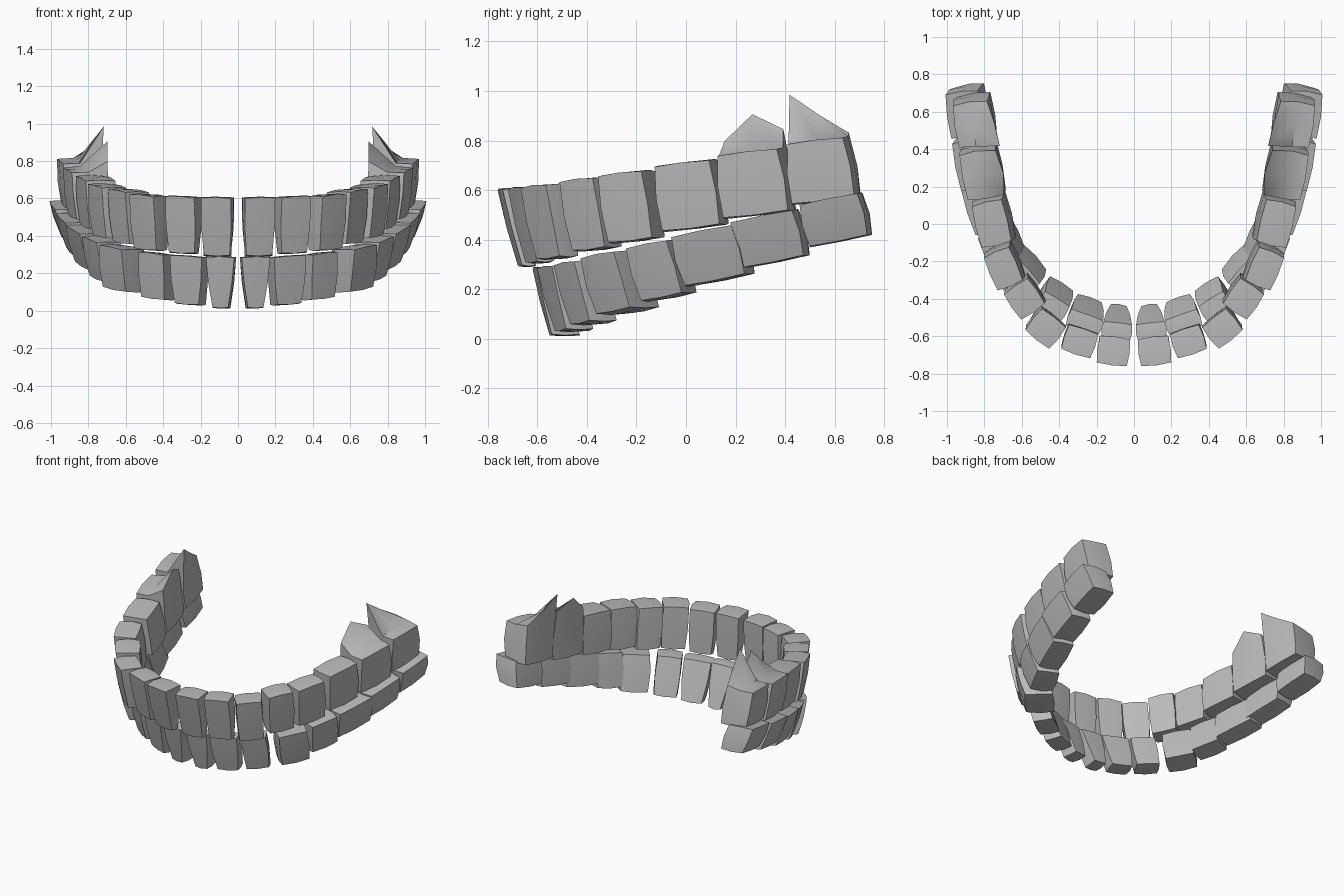
import bpy, bmesh
from math import sin, cos, atan2, radians
from mathutils import Vector

cube = bpy.data.objects.get("Cube")
if cube:
    bpy.data.objects.remove(cube, do_unlink=True)

enamel = bpy.data.materials.new("grey_enamel")
enamel.use_nodes = True
GREY = (0.5, 0.5, 0.5, 1)
enamel.diffuse_color = GREY
enamel.node_tree.nodes["Principled BSDF"].inputs["Base Color"].default_value = GREY

# Rounding of the block: face centres, edge middles, corners
ROUNDING = {1: 1.0, 2: 0.97, 3: 0.9}
NAMES = ("central_incisor", "lateral_incisor", "canine", "first_premolar",
         "second_premolar", "first_molar", "second_molar", "third_molar")


def tooth(name, side, centre, yaw, width, depth, height, taper, lean, slope, flap):
    """Rounded block tapering downwards; flap raises the inner top edge."""
    along = Vector((cos(yaw), sin(yaw), 0))
    outward = Vector((sin(yaw), -cos(yaw), 0))
    up = Vector((0, 0, 1))
    bm = bmesh.new()
    bmesh.ops.create_cube(bm, size=2)
    bmesh.ops.subdivide_edges(bm, edges=bm.edges[:], cuts=1, use_grid_fill=True)
    for v in bm.verts:
        x, y, z = (round(c) for c in v.co)
        rounding = ROUNDING[abs(x) + abs(y) + abs(z)]
        low = (1 - z) / 2
        t = x * width / 2 * rounding * (1 + (taper[0] - 1) * low)
        o = y * depth / 2 * rounding * (1 + (taper[1] - 1) * low)
        h = z * height / 2 * (rounding + 1) / 2
        if z == 1 and y == -1:
            h += flap[x + 1]
            o -= flap[x + 1] * 0.3
        v.co = (centre + along * (t - slope * h) + outward * (o + lean * h)
                + up * (h + slope * t))
        v.co.x *= side
    bmesh.ops.recalc_face_normals(bm, faces=bm.faces[:])
    mesh = bpy.data.meshes.new(name)
    bm.to_mesh(mesh)
    bm.free()
    mesh.materials.append(enamel)
    ob = bpy.data.objects.new(name, mesh)
    bpy.context.collection.objects.link(ob)
    bpy.ops.object.select_all(action="DESELECT")
    ob.select_set(True)
    bpy.context.view_layer.objects.active = ob
    bpy.ops.object.shade_smooth_by_angle(angle=radians(50))


def arch(jaw, path, widths, depths, level, rise, height, shrink, taper, lean, slope, flaps):
    """Mirrored row of teeth, each turned to follow the path."""
    for i, (x, y) in enumerate(path):
        before = path[i - 1] if i else (-x, y)
        after = path[min(i + 1, len(path) - 1)]
        yaw = atan2(after[1] - before[1], after[0] - before[0])
        for label, side in (("left", 1), ("right", -1)):
            tooth(f"{label}_{jaw}_{NAMES[i]}", side, Vector((x, y, level + rise * y)),
                  yaw, widths[i], depths[i], height - shrink * i, taper(i), lean,
                  slope * sin(yaw), flaps.get(i, (0, 0, 0)))


# Upper row, with raised inner edges on the two rear molars
arch("upper",
     [(.11, -.66), (.29, -.61), (.47, -.54), (.58, -.38),
      (.69, -.22), (.75, .02), (.81, .28), (.85, .55)],
     (.18, .18, .18, .18, .21, .25, .27, .25),
     (.16, .15, .16, .17, .16, .18, .2, .2),
     .575, .19, .32, .01,
     lambda i: (.85 + .04 * i, min(1, .4 + .13 * i)), .12, .12,
     {6: (.06, .15, .08), 7: (.2, .1, .02)})

# Lower row, leaning outwards and climbing to the rear
arch("lower",
     [(.09, -.53), (.26, -.49), (.43, -.41), (.61, -.27),
      (.71, -.1), (.79, .11), (.85, .34), (.885, .605)],
     (.17, .2, .17, .2, .2, .28, .28, .26),
     (.09, .1, .12, .18, .16, .17, .17, .19),
     .305, .29, .28, .015,
     lambda i: (min(1, .55 + .2 * i), max(.9, 1.4 - .1 * i)), .3, .2, {})
